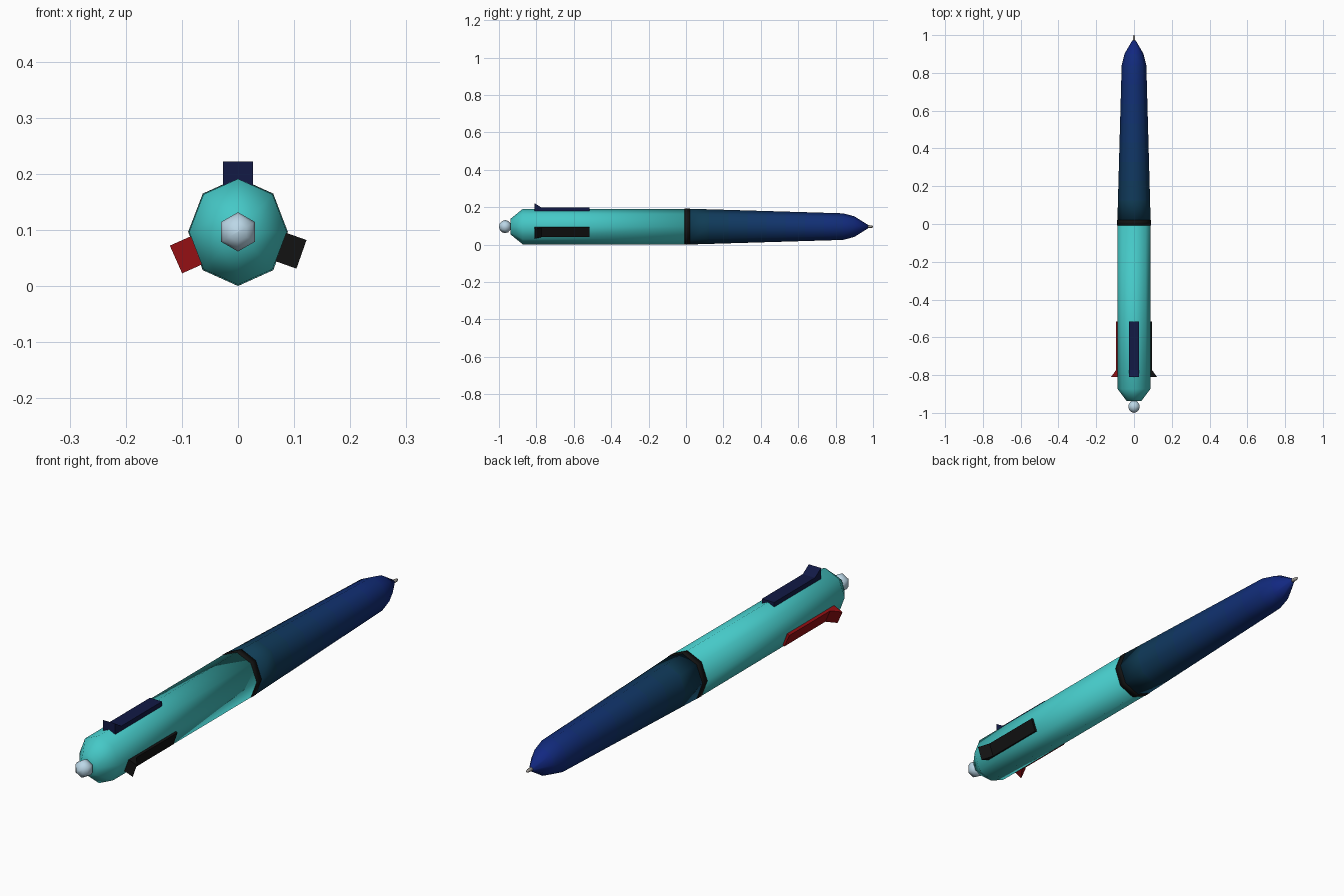
import bpy, bmesh
from math import cos, sin, pi, radians

if "Cube" in bpy.data.objects:
    bpy.data.objects.remove(bpy.data.objects["Cube"])

CZ = 0.0965  # height of the pen axis


def material(name, rgb):
    m = bpy.data.materials.new(name)
    m.diffuse_color = (*rgb, 1)
    m.use_nodes = True
    m.node_tree.nodes["Principled BSDF"].inputs["Base Color"].default_value = m.diffuse_color
    return m


def finish(name, bm, mats, smooth):
    bmesh.ops.recalc_face_normals(bm, faces=bm.faces)
    me = bpy.data.meshes.new(name)
    bm.to_mesh(me)
    bm.free()
    for m in mats:
        me.materials.append(m)
    for p in me.polygons:
        p.use_smooth = smooth
    ob = bpy.data.objects.new(name, me)
    bpy.context.collection.objects.link(ob)
    return ob


def lathe(name, profile, sides, mats, sx=1.0):
    """Spin (y, radius) points round the pen axis; one material per band if several."""
    bm = bmesh.new()
    rings = []
    for y, r in profile:
        angles = [pi / 2 + 2 * pi * i / sides for i in range(sides)]
        rings.append([bm.verts.new((r * sx * cos(a), y, CZ + r * sin(a))) for a in angles])
    for k, (a, b) in enumerate(zip(rings, rings[1:])):
        for i in range(sides):
            j = (i + 1) % sides
            f = bm.faces.new((a[i], a[j], b[j], b[i]))
            f.material_index = min(k, len(mats) - 1)
    bm.faces.new(rings[0])
    bm.faces.new(rings[-1]).material_index = len(mats) - 1
    return finish(name, bm, mats, True)


def slider(name, angle, r_top, r_lip, mat):
    """Flat sliding button with a raised thumb lip at its rear end."""
    a = radians(angle)
    side = [(-0.81, 0.07), (-0.515, 0.07), (-0.515, r_top), (-0.772, r_top), (-0.81, r_lip)]
    bm = bmesh.new()
    ends = []
    for w in (-0.027, 0.027):
        ends.append([bm.verts.new((r * cos(a) - w * sin(a), y, CZ + r * sin(a) + w * cos(a)))
                     for y, r in side])
    n = len(side)
    for e in ends:
        bm.faces.new(e)
    for i in range(n):
        j = (i + 1) % n
        bm.faces.new((ends[0][i], ends[0][j], ends[1][j], ends[1][i]))
    finish(name, bm, [mat], False)


teal = material("teal", (0.06, 0.58, 0.57))
black = material("black", (0.006, 0.006, 0.006))
navy = material("navy", (0.006, 0.01, 0.06))
red = material("red", (0.3, 0.005, 0.007))
pale = material("pale_blue", (0.5, 0.68, 0.8))
metal = material("metal", (0.35, 0.33, 0.31))

# rear barrel with tapered shoulder
lathe("rear_barrel", [(-0.938, 0.042), (-0.873, 0.0945), (-0.008, 0.0955)], 8, [teal], 0.92)

# dark ring between the halves
lathe("middle_ring", [(-0.008, 0.0965), (0.022, 0.0965)], 8, [black], 0.92)

# front grip, shading gradually from dark teal to blue
steps = 8
grip = [(0.022 + 0.818 * i / steps, 0.0955 - 0.0245 * i / steps) for i in range(steps + 1)]
grip += [(0.90, 0.055), (0.972, 0.010)]
first, last = (0.005, 0.045, 0.09), (0.006, 0.021, 0.22)
shades = []
for i in range(len(grip) - 1):
    t = i / (len(grip) - 2)
    shades.append(material(f"grip_shade_{i}", [p + (q - p) * t for p, q in zip(first, last)]))
lathe("front_grip", grip, 8, shades, 0.92)

# writing tip
lathe("writing_tip", [(0.96, 0.008), (0.99, 0.007), (1.0, 0.004)], 6, [metal])

# ball on the rear end
ball = [(-0.967 - 0.033 * cos(pi * k / 6), max(0.035 * sin(pi * k / 6), 0.001)) for k in range(7)]
lathe("end_ball", ball, 6, [pale])

# three colour sliders
slider("top_slider", 90, 0.101, 0.1255, navy)
slider("right_slider", -19.5, 0.091, 0.12, black)
slider("left_slider", 180 + 24, 0.091, 0.121, red)
